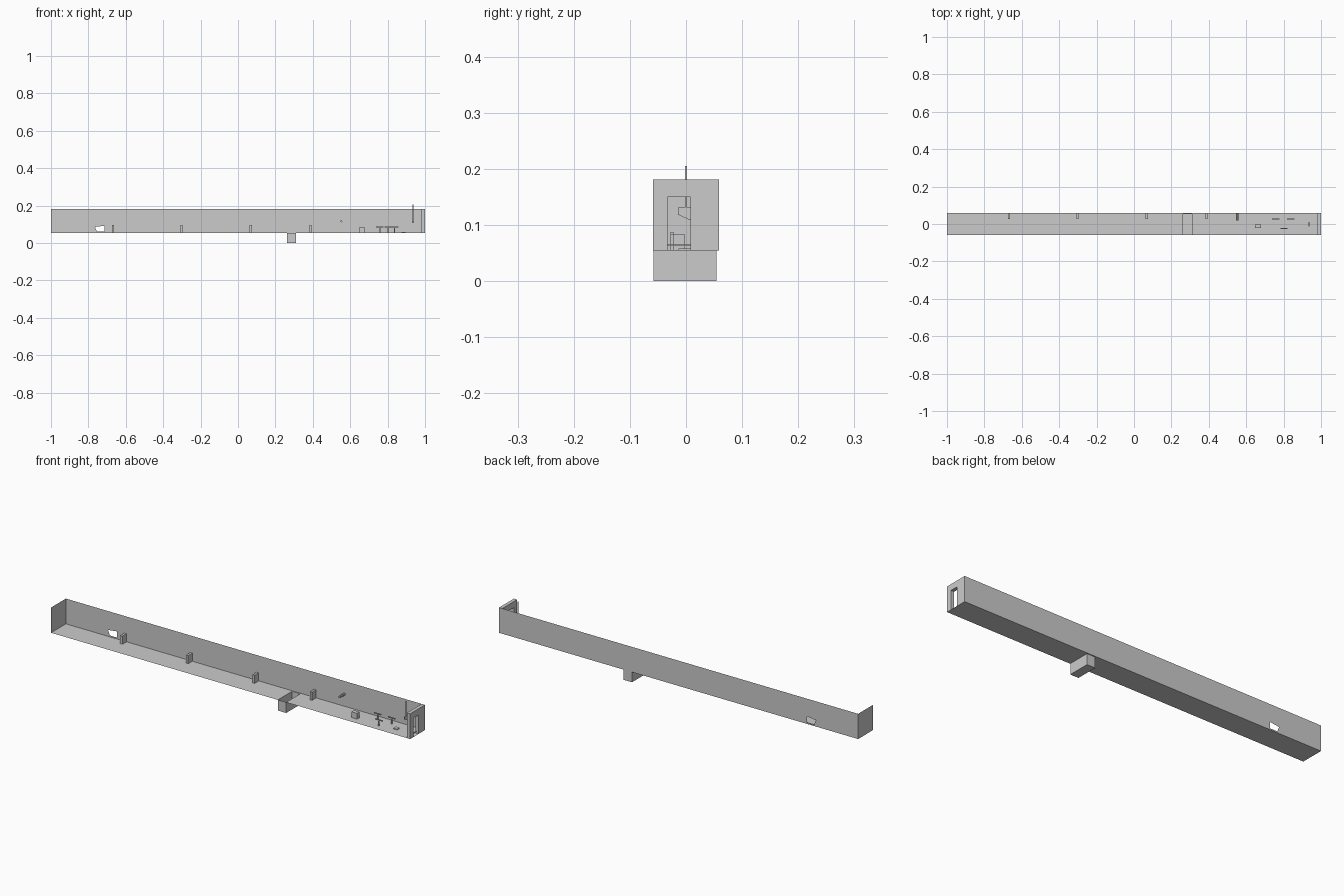
import bpy

if "Cube" in bpy.data.objects:
    bpy.data.objects.remove(bpy.data.objects["Cube"])

Y, FLOOR, TOP = 0.059, 0.054, 0.181
PIT_X0, PIT_X1, PIT_Y0, PIT_Y1 = 0.263, 0.309, -0.058, 0.054


def mesh(name, verts, faces):
    me = bpy.data.meshes.new(name)
    me.from_pydata(verts, [], faces)
    me.update()
    ob = bpy.data.objects.new(name, me)
    bpy.context.collection.objects.link(ob)
    return ob


def box(name, x0, x1, y0, y1, z0, z1, skip=()):
    v = [(x, y, z) for z in (z0, z1) for x, y in ((x0, y0), (x1, y0), (x1, y1), (x0, y1))]
    f = {"bottom": (3, 2, 1, 0), "top": (4, 5, 6, 7), "front": (0, 1, 5, 4),
         "right": (1, 2, 6, 5), "back": (2, 3, 7, 6), "left": (3, 0, 4, 7)}
    return mesh(name, v, [f[k] for k in f if k not in skip])


def extrude(name, profile, axis, a, b):
    """Prism from a 2D outline, pushed along axis 'x' (yz outline) or 'y' (xz outline)."""
    def put(p, d):
        return (d, p[0], p[1]) if axis == "x" else (p[0], d, p[1])
    n = len(profile)
    v = [put(p, a) for p in profile] + [put(p, b) for p in profile]
    f = [tuple(reversed(range(n))), tuple(range(n, 2 * n))]
    f += [(i, (i + 1) % n, (i + 1) % n + n, i + n) for i in range(n)]
    return mesh(name, v, f)


def sheet(name, rects):
    v, f = [], []
    for x0, x1, y0, y1 in rects:
        n = len(v)
        v += [(x0, y0, FLOOR), (x1, y0, FLOOR), (x1, y1, FLOOR), (x0, y1, FLOOR)]
        f.append((n, n + 1, n + 2, n + 3))
    return mesh(name, v, f)


# Floor, broken by the pit
sheet("floor", [(-1, PIT_X0, -Y, Y), (PIT_X1, 1, -Y, Y), (PIT_X0, PIT_X1, PIT_Y1, Y)])

# Open-topped pit
box("pit", PIT_X0, PIT_X1, PIT_Y0, PIT_Y1, 0, FLOOR, skip=("top",))

# Left end wall
mesh("left_wall", [(-1, -Y, FLOOR), (-1, Y, FLOOR), (-1, Y, TOP), (-1, -Y, TOP)], [(0, 1, 2, 3)])

# Back wall with a small ragged hole
outer = [(-1, FLOOR), (1, FLOOR), (1, TOP), (-1, TOP)]
hole = [(-0.755, 0.061), (-0.715, 0.061), (-0.715, 0.092), (-0.765, 0.086)]
mesh("back_wall", [(x, Y, z) for x, z in outer + hole],
     [(i, (i + 1) % 4, (i + 1) % 4 + 4, i + 4) for i in range(4)])

# Right end wall with a doorway
extrude("door_wall", [(-Y, FLOOR), (-0.033, FLOOR), (-0.033, 0.15), (0.008, 0.15),
                      (0.008, FLOOR), (Y, FLOOR), (Y, TOP), (-Y, TOP)], "x", 0.982, 1.0)
box("door_crossbar", 0.985, 0.988, -0.033, 0.008, 0.062, 0.065)

# Blocks along the back wall
for i, x in enumerate((-0.668, -0.302, 0.068, 0.388)):
    box(f"wall_block_{i + 1}", x - 0.006, x + 0.006, 0.026, Y, FLOOR, 0.095)

# Bar sticking out of the back wall
bpy.ops.mesh.primitive_cylinder_add(vertices=8, radius=0.006, depth=0.041,
                                    location=(0.552, 0.0385, 0.116), rotation=(1.5708, 0, 0))
bpy.context.object.name = "wall_bar"

# Crate
box("crate", 0.647, 0.678, -0.022, -0.002, FLOOR, 0.083)

# T-shaped posts
for i, (x, y) in enumerate(((0.759, 0.027), (0.802, -0.025), (0.837, 0.027))):
    tee = [(-0.003, FLOOR), (0.003, FLOOR), (0.003, 0.082), (0.02, 0.082),
           (0.02, 0.087), (-0.02, 0.087), (-0.02, 0.082), (-0.003, 0.082)]
    extrude(f"t_post_{i + 1}", [(x + a, z) for a, z in tee], "y", y - 0.0025, y + 0.0025)

# Flat piece on the floor
box("floor_plate", 0.875, 0.895, -0.013, 0.008, FLOOR, 0.058)

# Hanging rod with a plate at its lower end
box("hanging_rod", 0.934, 0.937, -0.0015, 0.0015, 0.128, 0.205)
extrude("hanging_plate", [(-0.014, 0.131), (-0.014, 0.118), (0.008, 0.108), (0.012, 0.11),
                          (0.012, 0.131)], "x", 0.934, 0.937)
